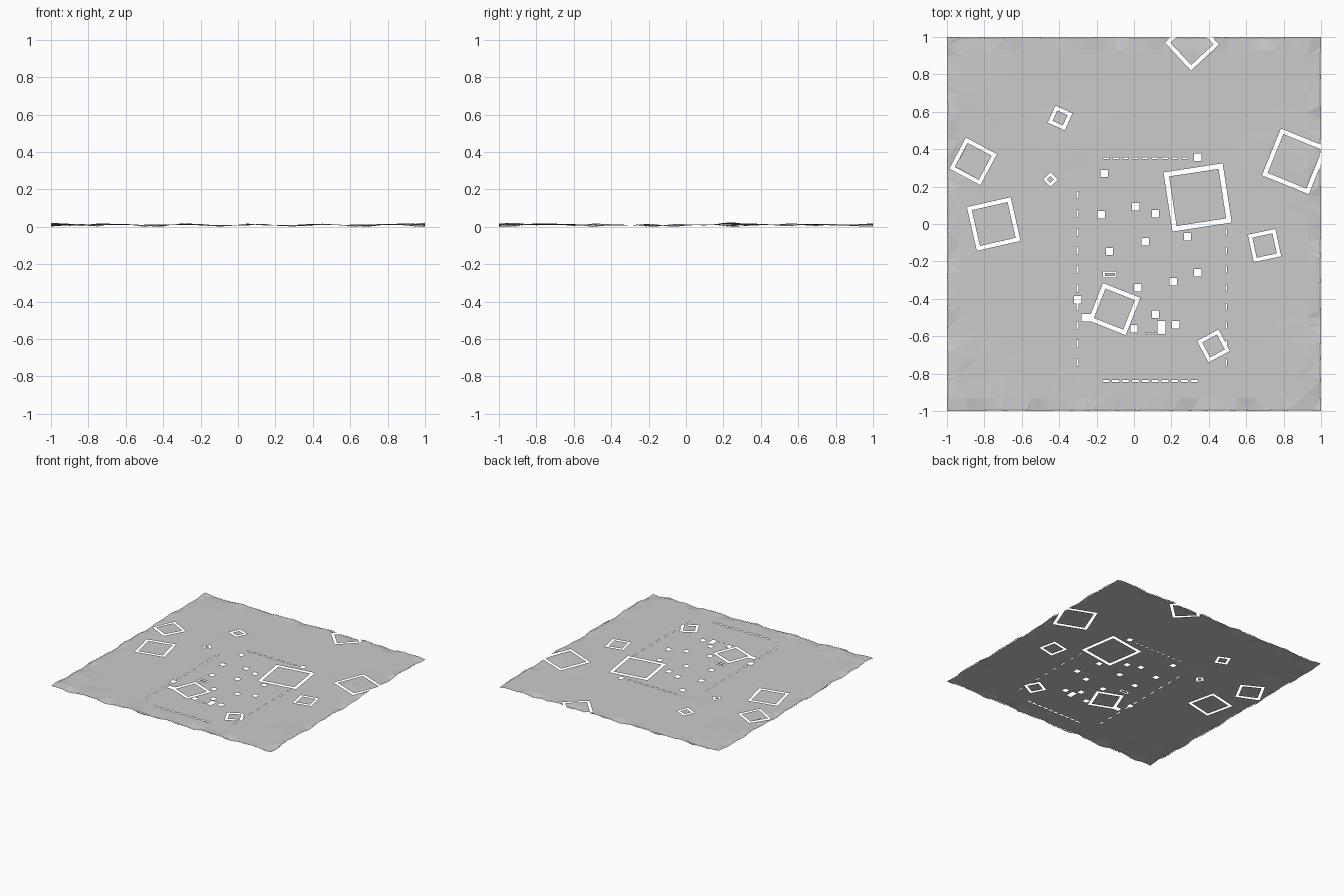
import bpy, math, random
from mathutils import Vector
from mathutils.geometry import delaunay_2d_cdt

if "Cube" in bpy.data.objects:
    bpy.data.objects.remove(bpy.data.objects["Cube"])

random.seed(4)

# (centre x, centre y, outer size, angle in degrees, gap width) of square moats
RINGS = [
    (0.34, 0.142, 0.32, 8.7, 0.026), (-0.105, -0.455, 0.215, -21.5, 0.023),
    (-0.75, 0.0, 0.24, 12.8, 0.022), (-0.86, 0.335, 0.188, -28, 0.021),
    (-0.395, 0.567, 0.1, -24, 0.02), (-0.447, 0.238, 0.055, 45, 0.014),
    (0.698, -0.115, 0.15, 12, 0.02), (0.425, -0.652, 0.13, 28, 0.02),
    (0.86, 0.335, 0.27, -22, 0.023), (0.31, 0.965, 0.205, 43, 0.021)]

# centres of the small square openings
SMALL = [(-.158, .27), (-.174, .05), (.01, .093), (.115, .056), (-.131, -.147),
         (.061, -.094), (.286, -.067), (.34, .356), (.34, -.26), (.211, -.31),
         (.02, -.34), (.115, -.483), (.222, -.538), (-.302, -.404), (0, -.56)]

# openings as (cx, cy, half width, half height, angle)
holes = [(x, y, 0.02, 0.02, 0) for x, y in SMALL]
holes += [(0.147, -0.554, 0.021, 0.035, 0), (-0.254, -0.5, 0.027, 0.02, 0)]
# dashed slots
for i in range(10):
    x = -0.15 + i * 0.0525
    holes.append((x, -0.84, 0.019, 0.006, 0))
    if i < 9:
        holes.append((x, 0.351, 0.016, 0.004, 0))
for i in range(10):
    y = 0.155 - i * 0.0995
    holes.append((-0.302, y, 0.005, 0.02, 0))
    if y < -0.03:
        holes.append((0.493, y, 0.004, 0.018, 0))
for i in range(4):
    holes.append((0.065 + i * 0.023, -0.585, 0.006, 0.002, -5))
# broken slits just inside the border
for side in range(4):
    t = -0.93
    while t < 0.93:
        h = random.uniform(0.03, 0.08)
        if random.random() < 0.7 and t + 2 * h < 0.98:
            c, d = t + h, 0.994 if side < 2 else -0.994
            holes.append((c, d, h, 0.0022, 0) if side % 2 else (d, c, 0.0022, h, 0))
        t += 2 * h + 0.02

rings = [(x, y, s / 2, s / 2, a) for x, y, s, a, g in RINGS] + [(-0.129, -0.27, .036, .017, 0)]
inner = [(x, y, s / 2 - g, s / 2 - g, a) for x, y, s, a, g in RINGS] + [(-0.129, -0.27, .027, .009, 0)]


def corners(r):
    cx, cy, w, h, a = r
    c, s = math.cos(math.radians(a)), math.sin(math.radians(a))
    return [Vector((cx + u * c - v * s, cy + u * s + v * c))
            for u, v in ((-w, -h), (w, -h), (w, h), (-w, h))]


def inside(p, r):
    cx, cy, w, h, a = r
    c, s = math.cos(math.radians(a)), math.sin(math.radians(a))
    dx, dy = p.x - cx, p.y - cy
    return abs(dx * c + dy * s) < w and abs(dy * c - dx * s) < h


# gentle bumps (x, y, radius, height)
BUMPS = [(-0.7, -0.97, 0.1, 0.006), (-0.3, -0.97, 0.07, 0.004), (-0.95, -0.97, 0.1, 0.008),
         (-0.97, -0.73, 0.1, 0.008), (0.97, 0.3, 0.15, 0.008), (0.97, -0.68, 0.12, 0.005),
         (-0.9, 0.7, 0.2, 0.004), (-0.35, 0.45, 0.1, 0.003), (-0.85, 0.3, 0.1, 0.004),
         (0.75, 0.35, 0.1, 0.004)]


def height(p):
    z = 0.012
    for x, y, r, h in BUMPS:
        q = ((p.x - x) ** 2 + (p.y - y) ** 2) / r ** 2
        if q < 4:
            z += h * math.exp(-q)
    # wavy rim
    k = max(0, (max(abs(p.x), abs(p.y)) - 0.93) / 0.07)
    t = 17 * p.x - 13 * p.y
    return max(0, min(0.025, z + k * (-0.002 + 0.005 * math.sin(t) + 0.004 * math.sin(2.3 * t + 1))))


# constrained triangulation of the sheet outline and all the openings
pts, edges = [], []
for r in [(0, 0, 1, 1, 0)] + holes + rings + inner:
    n = len(pts)
    pts += corners(r)
    edges += [(n + i, n + (i + 1) % 4) for i in range(4)]
for i in range(-19, 20):
    for s in (-1, 1):
        for d in (1, 0.93):
            if abs(i * 0.05) < 0.93 or d == 1:
                pts += [Vector((i * 0.05, s * d)), Vector((s * d, i * 0.05))]
for i in range(-8, 9):
    for j in range(-8, 9):
        pts.append(Vector((i * 0.1 + random.uniform(-.03, .03), j * 0.1 + random.uniform(-.03, .03))))
verts, _, faces, *_ = delaunay_2d_cdt(pts, edges, [], 0, 1e-5)

# sort triangles into the sheet (-1) and the panels inside the moats
groups = {}
for f in faces:
    c = sum((verts[i] for i in f), Vector((0, 0))) / len(f)
    if max(abs(c.x), abs(c.y)) > 1:
        continue
    key = next((k for k, r in enumerate(inner) if inside(c, r)), -1)
    if any(inside(c, r) for r in holes):
        continue
    if key < 0 and any(inside(c, r) for r in rings):
        continue
    groups.setdefault(key, []).append(f)

low = min(height(verts[i]) for fs in groups.values() for f in fs for i in f)
for key, fs in groups.items():
    used = sorted({i for f in fs for i in f})
    index = {v: n for n, v in enumerate(used)}
    name = "ground_sheet" if key < 0 else f"inset_panel_{key + 1}"
    me = bpy.data.meshes.new(name)
    me.from_pydata([(verts[i].x, verts[i].y, height(verts[i]) - low) for i in used], [],
                   [[index[i] for i in f] for f in fs])
    me.update()
    bpy.context.collection.objects.link(bpy.data.objects.new(name, me))
